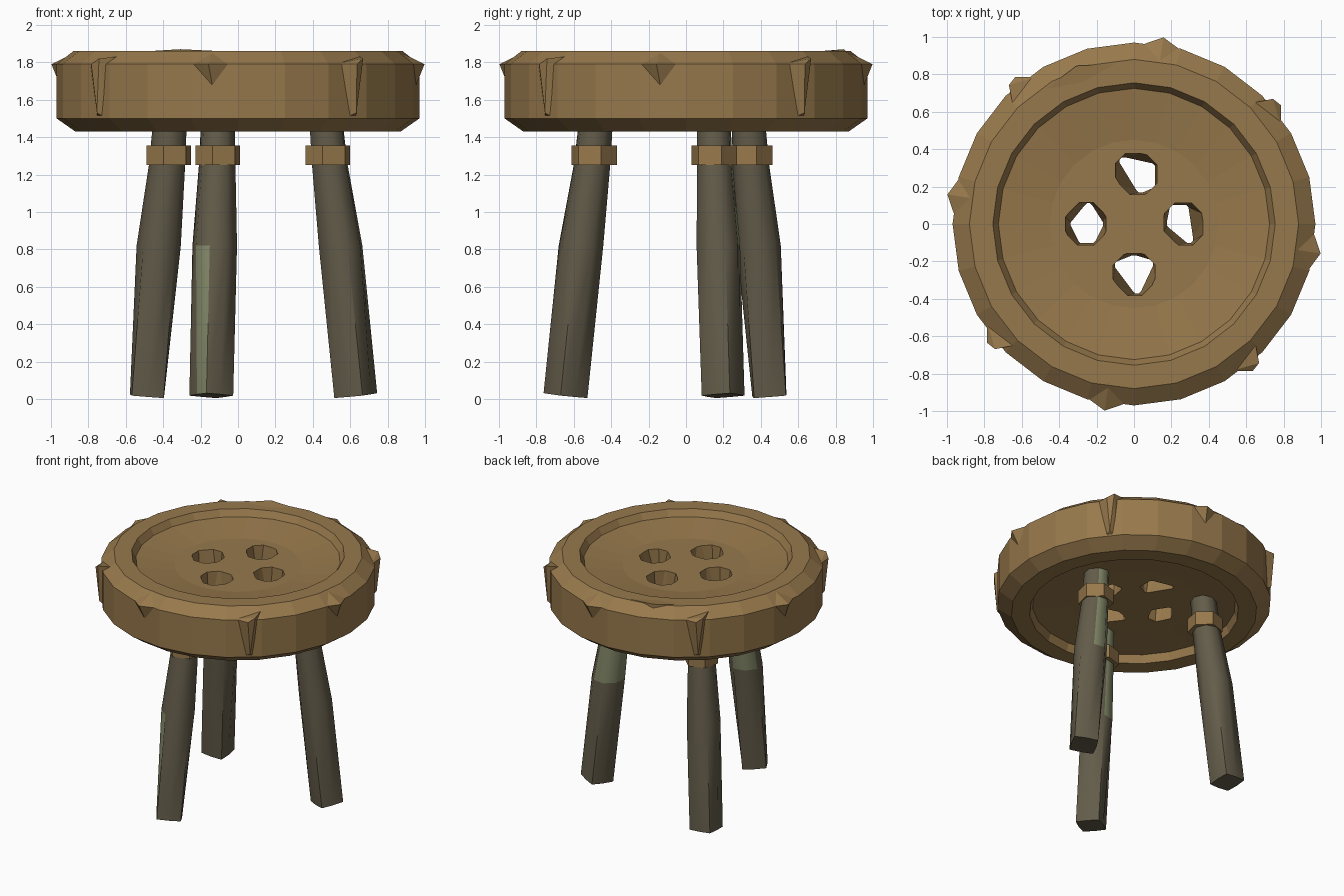
import bpy, bmesh, math
from mathutils import Vector

if "Cube" in bpy.data.objects:
    bpy.data.objects.remove(bpy.data.objects["Cube"])


def material(name, rgb):
    m = bpy.data.materials.new(name)
    m.diffuse_color = (*rgb, 1)
    m.use_nodes = True
    m.node_tree.nodes["Principled BSDF"].inputs["Base Color"].default_value = m.diffuse_color
    return m


BROWN = material("warm brown wood", (0.31, 0.19, 0.072))
OLIVE = material("dark weathered wood", (0.125, 0.107, 0.068))
GREEN = material("mossy green", (0.22, 0.24, 0.135))


def finish(bm, name, mats):
    bmesh.ops.recalc_face_normals(bm, faces=bm.faces)
    me = bpy.data.meshes.new(name)
    bm.to_mesh(me)
    bm.free()
    for m in mats:
        me.materials.append(m)
    ob = bpy.data.objects.new(name, me)
    bpy.context.collection.objects.link(ob)
    return ob


def activate(ob):
    bpy.ops.object.select_all(action='DESELECT')
    ob.select_set(True)
    bpy.context.view_layer.objects.active = ob


def polar(r, deg, z):
    a = math.radians(deg)
    return Vector((r * math.cos(a), r * math.sin(a), z))


def loft(bm, rings, closed=True):
    """Bridge equal-sized rings of points and cap both ends."""
    vs = [[bm.verts.new(p) for p in ring] for ring in rings]
    n = len(vs[0])
    sides = []
    for a, b in zip(vs, vs[1:]):
        sides.append([bm.faces.new((a[i], a[(i + 1) % n], b[(i + 1) % n], b[i]))
                      for i in range(n)])
    bm.faces.new(vs[0][::-1])
    bm.faces.new(vs[-1])
    return sides


def hull(points, name):
    bm = bmesh.new()
    vs = [bm.verts.new(p) for p in points]
    res = bmesh.ops.convex_hull(bm, input=vs)
    loose = [v for v in bm.verts if not v.link_faces]
    bmesh.ops.delete(bm, geom=loose, context='VERTS')
    return finish(bm, name, [BROWN])


# seat: bevelled disc, dished above and recessed below
profile = [(0.45, 1.50), (0.72, 1.49), (0.74, 1.43), (0.87, 1.43), (0.97, 1.50),
           (0.97, 1.79), (0.88, 1.86), (0.755, 1.86), (0.725, 1.81), (0.45, 1.77)]
bm = bmesh.new()
loft(bm, [[polar(r, 15 * i, z) for i in range(24)] for r, z in profile])
seat = finish(bm, "seat", [BROWN])

# four button-like holes, round above and ragged below
holes = [
    ((0.27, 0), [(0.18, 0), (0.2, 0.1), (0.27, 0.1), (0.3, -0.1)]),
    ((0.01, 0.27), [(-0.07, 0.35), (0.11, 0.31), (0.11, 0.2), (0.04, 0.17)]),
    ((-0.26, 0), [(-0.24, 0.11), (-0.17, 0), (-0.22, -0.1), (-0.28, -0.1), (-0.33, 0)]),
    ((0, -0.27), [(-0.1, -0.21), (0, -0.17), (0.1, -0.2), (0.02, -0.37)]),
]
for (cx, cy), low in holes:
    top = [Vector((cx, cy, 1.86)) + polar(0.125, 45 * i + 22.5, 0) for i in range(8)]
    cutter = hull(top + [Vector((x, y, 1.42)) for x, y in low], "hole_cutter")
    cutter.hide_render = True
    mod = seat.modifiers.new("hole", 'BOOLEAN')
    mod.operation = 'DIFFERENCE'
    mod.solver = 'EXACT'
    mod.object = cutter
    activate(seat)
    bpy.ops.object.modifier_apply(modifier=mod.name)
    bpy.data.objects.remove(cutter)

# splintered chips around the rim: wide short ones and narrow tall ones
for q in range(4):
    a = 81 + 90 * q
    hull([polar(0.95, a - 8, 1.79), polar(0.95, a + 8, 1.79), polar(1.01, a, 1.79),
          polar(0.95, a + 1, 1.65), polar(0.86, a, 1.862)], "rim_chip")
    a = 40 + 90 * q
    hull([polar(0.94, a - 7, 1.79), polar(0.92, a + 5, 1.83), polar(1.01, a - 1, 1.79),
          polar(1.0, a + 2, 1.82), polar(0.94, a - 3, 1.5), polar(0.94, a + 2, 1.5),
          polar(0.985, a, 1.53)], "rim_splinter")

# raised splinter on the back of the rim
hull([polar(0.86, 90, 1.855), polar(0.86, 130, 1.855), polar(0.9, 110, 1.87),
      polar(0.76, 110, 1.855), polar(0.9, 110, 1.80)], "back_splinter")

# legs: (radial centre, height, radius, squareness of section, end tilt)
levels = [(0.66, 0.018, 0.12, 0.76, 0.11), (0.575, 0.82, 0.122, 0.97, 0),
          (0.515, 1.25, 0.1, 0.97, 0), (0.49, 1.52, 0.092, 0.97, 0)]
# green faces by side index: (lower section, upper sections)
legs = {"front_leg": (257.5, {7}, {4, 5}),
        "right_leg": (17.5, set(), {1, 2, 3}),
        "back_left_leg": (137.5, set(), set())}

for name, (ang, green_low, green_up) in legs.items():
    bm = bmesh.new()
    rings = []
    for cr, z, r, sq, tilt in levels:
        ring = []
        for i in range(8):
            off = polar(r * (sq if i % 2 else 1), 45 * i + ang, 0)
            out = off.dot(polar(1, ang, 0))
            ring.append(polar(cr, ang, z + tilt * out) + off)
        rings.append(ring)
    sides = loft(bm, rings)
    for k, section in enumerate(sides):
        for i, f in enumerate(section):
            if i in (green_low if k == 0 else green_up):
                f.material_index = 1
    leg = finish(bm, name, [OLIVE, GREEN])
    activate(leg)
    bpy.ops.object.shade_smooth_by_angle(angle=math.radians(50))

    # hexagonal collar
    bm = bmesh.new()
    loft(bm, [[polar(0.503, ang, z) + polar(0.125, 60 * i + ang, 0) for i in range(6)]
              for z in (1.25, 1.355)])
    finish(bm, name + "_collar", [BROWN])
